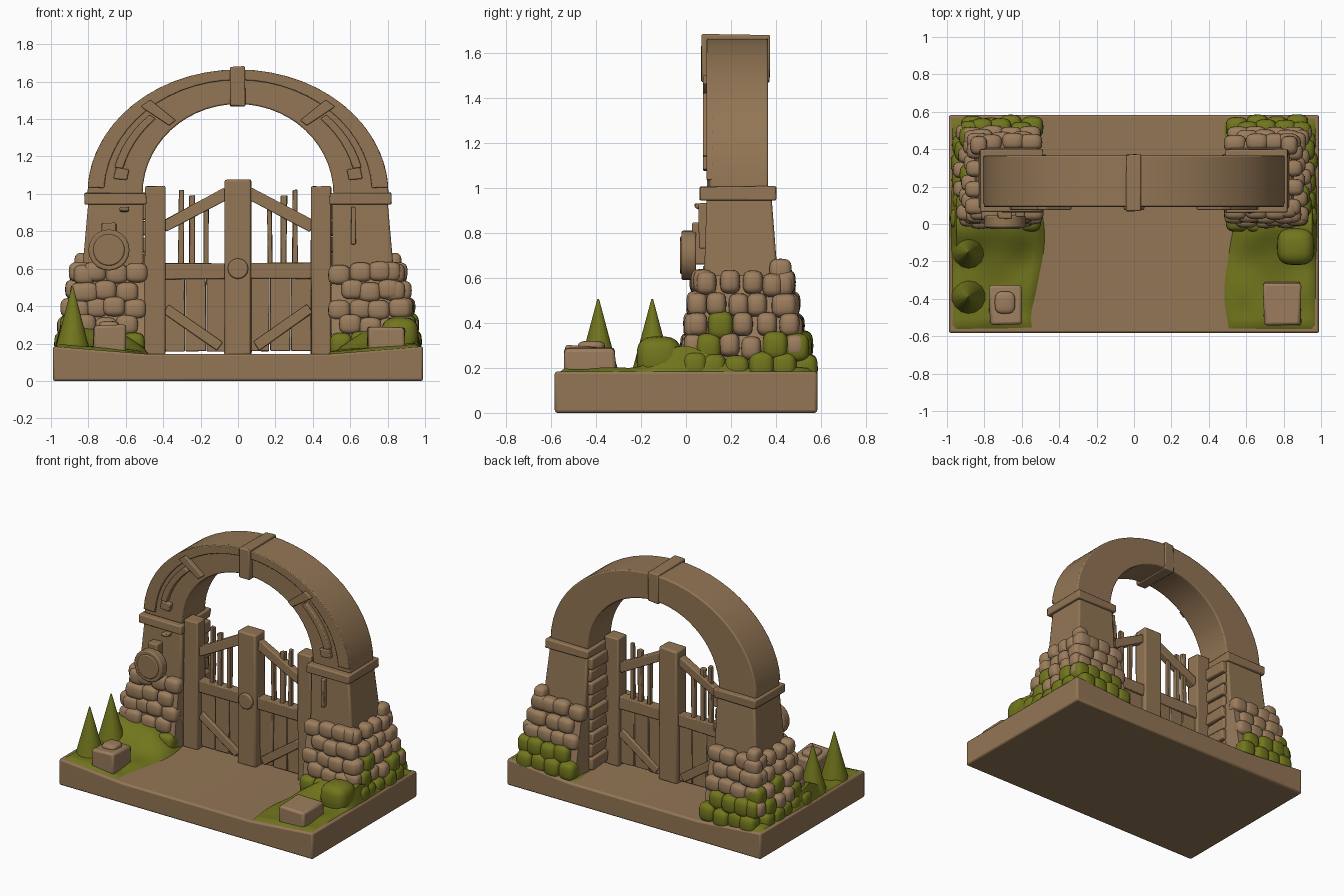
import bpy, bmesh, math, random
from mathutils import Matrix, Vector

random.seed(7)
if "Cube" in bpy.data.objects:
    bpy.data.objects.remove(bpy.data.objects["Cube"])


def material(name, rgb):
    m = bpy.data.materials.new(name)
    m.use_nodes = True
    m.diffuse_color = (*rgb, 1)
    bsdf = m.node_tree.nodes["Principled BSDF"]
    bsdf.inputs["Base Color"].default_value = (*rgb, 1)
    bsdf.inputs["Roughness"].default_value = 0.9
    return m


BROWN = material("earth brown", (0.29, 0.18, 0.09))
STONE = material("pale stone", (0.33, 0.205, 0.11))
MOSS = material("moss green", (0.165, 0.18, 0.012))


def finish(bm, name, mats, bevel=0.0, angle=35):
    """Turn a bmesh into a named object with softened edges."""
    bmesh.ops.recalc_face_normals(bm, faces=bm.faces)
    me = bpy.data.meshes.new(name)
    bm.to_mesh(me)
    bm.free()
    for m in mats:
        me.materials.append(m)
    ob = bpy.data.objects.new(name, me)
    bpy.context.collection.objects.link(ob)
    if bevel:
        mod = ob.modifiers.new("soft edges", "BEVEL")
        mod.width, mod.segments, mod.limit_method = bevel, 2, "ANGLE"
    bpy.ops.object.select_all(action="DESELECT")
    ob.select_set(True)
    bpy.context.view_layer.objects.active = ob
    bpy.ops.object.shade_smooth_by_angle(angle=math.radians(angle))
    return ob


def add_box(bm, lo, hi, jitter=0.004, turn=0.0):
    """Slightly uneven box between two corners, turned about the y axis."""
    lo, hi = Vector(lo), Vector(hi)
    mid, size = (lo + hi) / 2, hi - lo
    mat = Matrix.Translation(mid) @ Matrix.Rotation(turn, 4, "Y") @ Matrix.Diagonal((*size, 1))
    verts = bmesh.ops.create_cube(bm, size=1, matrix=mat)["verts"]
    for v in verts:
        v.co += Vector([random.uniform(-jitter, jitter) for _ in range(3)])
    return verts


def box(name, lo, hi, mat=BROWN, bevel=0.008, jitter=0.004):
    bm = bmesh.new()
    add_box(bm, lo, hi, jitter)
    return finish(bm, name, [mat], bevel)


def beam(bm, p, q, width, y0, y1):
    """Plank running between two points in the xz plane."""
    dx, dz = q[0] - p[0], q[1] - p[1]
    half = math.hypot(dx, dz) / 2
    cx, cz = (p[0] + q[0]) / 2, (p[1] + q[1]) / 2
    add_box(bm, (cx - half, y0, cz - width / 2), (cx + half, y1, cz + width / 2),
            0.004, -math.atan2(dz, dx))


def add_stone(bm, c, r, index=0):
    """Rounded, blocky boulder."""
    verts = bmesh.ops.create_icosphere(bm, subdivisions=3, radius=1)["verts"]
    for v in verts:
        v.co = Vector([c[i] + r[i] * math.copysign(abs(k) ** 0.65, k)
                       for i, k in enumerate(v.co)])
        for f in v.link_faces:
            f.material_index = index


def prism(bm, outline, y0, y1):
    """Extrude an xz outline along y."""
    face = bm.faces.new([bm.verts.new((x, y0, z)) for x, z in outline])
    new = bmesh.ops.extrude_face_region(bm, geom=[face])["geom"]
    bmesh.ops.translate(bm, vec=(0, y1 - y0, 0),
                        verts=[v for v in new if isinstance(v, bmesh.types.BMVert)])


def arch_point(a, f):
    return ((0.51 + 0.295 * f) * math.cos(a), 1.0 + (0.48 + 0.185 * f) * math.sin(a))


def arc(name, deg0, deg1, f0, f1, y0, y1, n, bevel=0.008):
    """Piece of the arch ring between two angles and two ring fractions."""
    angles = [math.radians(deg0 + (deg1 - deg0) * i / n) for i in range(n + 1)]
    outline = [arch_point(a, f0) for a in angles] + [arch_point(a, f1) for a in reversed(angles)]
    bm = bmesh.new()
    prism(bm, outline, y0, y1)
    finish(bm, name, [BROWN], bevel)


# Ground slab, rising a little towards both sides
bm = bmesh.new()
prism(bm, [(-0.99, 0), (0.99, 0), (0.99, 0.185), (0.5, 0.145), (-0.5, 0.145), (-0.99, 0.185)],
      -0.583, 0.583)
finish(bm, "ground_slab", [BROWN], 0.012)

# Arch ring, raised outer rim, keystone and clasps
arc("arch_ring", 0, 180, 0, 1, 0.105, 0.365, 28)
arc("arch_front_rim", 3, 177, 0.7, 1, 0.092, 0.12, 28, 0.005)
box("keystone", (-0.04, 0.068, 1.47), (0.04, 0.372, 1.68))
for s, side in ((1, "left"), (-1, "right")):
    for label, a0, a1, f0, f1 in (("clasp", 47, 52, 0.1, 0.85), ("strap", 14, 46, 0.42, 0.58),
                                  ("strap_foot", 8, 14, 0.3, 0.55)):
        if s < 0:
            a0, a1 = 180 - a0, 180 - a1
        arc(f"{side}_arch_{label}", a0, a1, f0, f1, 0.075, 0.12, 6, 0.006)

for s, side in ((1, "left"), (-1, "right")):
    def span(x0, x1):
        return sorted((s * x0, s * x1))

    # Tapered pillar with a cap
    bm = bmesh.new()
    for v in bmesh.ops.create_cube(bm, size=1)["verts"]:
        up = v.co.z > 0
        x = (0.8 if up else 0.845) if v.co.x > 0 else 0.505
        y = (0.38 if up else 0.42) if v.co.y > 0 else (0.092 if up else 0.075)
        v.co = (s * x, y, 0.96 if up else 0.45)
    finish(bm, f"{side}_pillar", [BROWN], 0.012)
    x0, x1 = span(0.49, 0.82)
    box(f"{side}_pillar_cap", (x0, 0.062, 0.945), (x1, 0.4, 1.005))

    # Uneven courses on the inner jamb
    bm = bmesh.new()
    for i in range(9):
        z = 0.16 + i * 0.088
        x0, x1 = span(0.47 + 0.012 * (i % 2), 0.6)
        add_box(bm, (x0, 0.19, z), (x1, 0.37, z + 0.08))
    finish(bm, f"{side}_jamb_courses", [BROWN], 0.01)

    # Rubble plinth: solid core wrapped in rows of boulders
    bm = bmesh.new()
    for v in bmesh.ops.create_cube(bm, size=1)["verts"]:
        t = 0.0 if v.co.z < 0 else 1.0
        x = 0.92 - 0.08 * t if v.co.x > 0 else 0.5
        y = 0.53 - 0.09 * t if v.co.y > 0 else -0.01 + 0.07 * t
        v.co = (s * x, y, 0.12 + 0.49 * t)
    for row in range(5):
        z = 0.2 + row * 0.094
        t = row / 4
        front, back, outer = 0.01 + 0.06 * t, 0.52 - 0.085 * t, 0.92 - 0.08 * t
        shift = 0.5 * (row % 2)
        places = []
        for i in range(4):
            x = min(0.55 + (i + shift) * 0.105, outer - 0.02)
            places += [(x, front, row == 0), (x, back, row < 2)]
        for i in range(5):
            y = min(front + 0.02 + (i + shift) * 0.1, back)
            places.append((outer, y, row == 0 or (row < 3 and random.random() < 0.35)))
        for x, y, mossy in places:
            j = [random.uniform(-0.01, 0.01) for _ in range(3)]
            fat = 0.012 if mossy else 0
            add_stone(bm, (s * (x + j[0]), y + j[1], z + j[2]),
                      (0.06, 0.045 + fat, 0.053 + fat), int(mossy))
    add_stone(bm, (s * 0.83, 0.42, 0.63), (0.045, 0.05, 0.055))
    finish(bm, f"{side}_plinth", [STONE, MOSS], 0, 60)

    # Grass bed swelling up against the plinth
    bm = bmesh.new()
    bmesh.ops.create_grid(bm, x_segments=16, y_segments=32, size=0.5)
    for v in bm.verts:
        u, w = v.co.x + 0.5, v.co.y + 0.5
        y = -0.575 + 1.15 * w
        inner = 0.5 + 0.03 * math.sin(7 * y + s)
        x = inner + (0.98 - inner) * u
        z = 0.156 + 0.045 * u + 0.1 * math.exp(-((y - 0.0) / 0.14) ** 2) * min(1, 3 * u)
        z += 0.006 * math.sin(19 * x) * math.sin(23 * y)
        if min(u, w, 1 - u, 1 - w) < 0.001:
            z = 0.135 + 0.04 * u
        v.co = (s * x, y, z)
    finish(bm, f"{side}_grass", [MOSS], 0, 60)

    # Half of the gate: post, planks, rails, braces and pickets
    x0, x1 = span(0.39, 0.5)
    box(f"{side}_gate_post", (x0, 0.1, 0.14), (x1, 0.2, 1.04))
    bm = bmesh.new()
    for i in range(3):
        x0, x1 = span(0.06 + i * 0.112, 0.167 + i * 0.112)
        add_box(bm, (x0, 0.145, 0.16), (x1, 0.175, 0.56), 0.003)
    finish(bm, f"{side}_gate_planks", [BROWN], 0.005)
    bm = bmesh.new()
    for z0, z1 in ((0.545, 0.63),):
        x0, x1 = span(0.05, 0.4)
        add_box(bm, (x0, 0.12, z0), (x1, 0.19, z1))
    beam(bm, (s * 0.1, 0.185), (s * 0.385, 0.385), 0.055, 0.125, 0.19)
    beam(bm, (s * 0.06, 1.005), (s * 0.4, 0.825), 0.06, 0.125, 0.18)
    finish(bm, f"{side}_gate_rails", [BROWN], 0.006)
    bm = bmesh.new()
    for x, top, w in ((0.17, 0.95, 0.012), (0.245, 0.99, 0.016), (0.305, 1.02, 0.013)):
        add_box(bm, (s * x - w, 0.14, 0.58), (s * x + w, 0.17, top))
    finish(bm, f"{side}_gate_pickets", [BROWN], 0.004)

# Centre post and round latch
box("gate_centre_post", (-0.072, 0.095, 0.14), (0.072, 0.205, 1.075), BROWN, 0.012)


def disc(name, x, z, y0, y1, r, n):
    bm = bmesh.new()
    prism(bm, [(x + r * math.cos(math.tau * i / n), z + r * math.sin(math.tau * i / n))
               for i in range(n)], y0, y1)
    finish(bm, name, [BROWN], 0.008)


disc("gate_latch", 0, 0.6, 0.075, 0.11, 0.055, 16)

# Hanging round plaque on one pillar, carved bar on the other
disc("plaque", -0.69, 0.7, -0.02, 0.045, 0.11, 20)
disc("plaque_face", -0.69, 0.7, -0.026, 0, 0.085, 20)
box("plaque_mount", (-0.73, 0.03, 0.66), (-0.65, 0.1, 0.845))
box("plaque_hook", (-0.635, 0.04, 0.905), (-0.58, 0.1, 0.93))
box("pillar_bar", (0.605, 0.055, 0.73), (0.63, 0.1, 0.93), BROWN, 0.006)

# Cut stones resting on the grass
box("right_block", (-0.775, -0.54, 0.16), (-0.6, -0.335, 0.295), STONE, 0.015, 0.01)
bm = bmesh.new()
add_stone(bm, (-0.69, -0.42, 0.295), (0.055, 0.06, 0.025))
finish(bm, "right_block_pebble", [STONE], 0, 60)
box("left_block", (0.69, -0.54, 0.16), (0.89, -0.315, 0.29), STONE, 0.015, 0.01)

# Conical shrubs and a low bush
for label, y in (("front", -0.39), ("rear", -0.15)):
    bm = bmesh.new()
    bmesh.ops.create_cone(bm, cap_ends=True, segments=14, radius1=0.095, radius2=0.004,
                          depth=0.34, matrix=Matrix.Translation((-0.885, y, 0.335)))
    finish(bm, f"{label}_shrub", [MOSS], 0, 50)
bm = bmesh.new()
add_stone(bm, (0.865, -0.12, 0.24), (0.1, 0.1, 0.1))
finish(bm, "low_bush", [MOSS], 0, 60)
